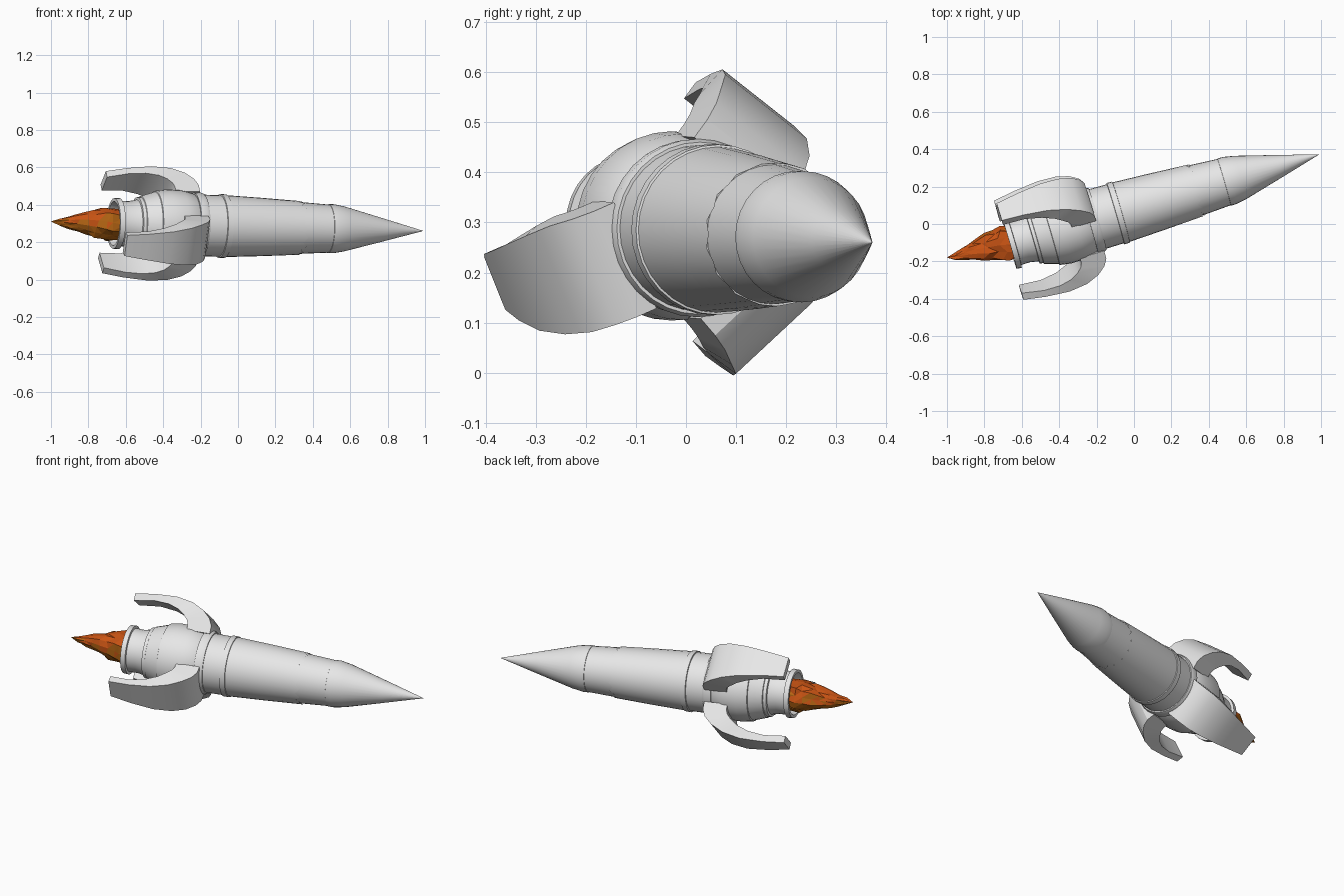
import bpy, bmesh, math, random
from mathutils import Matrix, Vector

if "Cube" in bpy.data.objects:
    bpy.data.objects.remove(bpy.data.objects["Cube"])
random.seed(4)


def material(name, color):
    m = bpy.data.materials.new(name)
    m.use_nodes = True
    m.diffuse_color = (*color, 1)
    bsdf = m.node_tree.nodes["Principled BSDF"]
    bsdf.inputs["Base Color"].default_value = (*color, 1)
    bsdf.inputs["Roughness"].default_value = 0.6
    return m


hull_grey = material("hull_grey", (0.8, 0.8, 0.8))
flame_gold = material("flame_gold", (0.5, 0.14, 0.007))
flame_orange = material("flame_orange", (0.6, 0.09, 0.007))

# Rocket frame: local z runs from the nozzle mouth to the nose tip
origin = Vector((-0.665, -0.11, 0.30))
axis = (Vector((0.99, 0.372, 0.26)) - origin).normalized()
side = Vector((0, 0, 1)).cross(axis).normalized()
rise = axis.cross(side)
FRAME = Matrix.Translation(origin) @ Matrix((side, rise, axis)).transposed().to_4x4()
LENGTH = 1.724


def finish(bm, name, mats, smooth=None):
    bmesh.ops.recalc_face_normals(bm, faces=bm.faces)
    mesh = bpy.data.meshes.new(name)
    bm.to_mesh(mesh)
    bm.free()
    for m in mats:
        mesh.materials.append(m)
    ob = bpy.data.objects.new(name, mesh)
    bpy.context.collection.objects.link(ob)
    ob.matrix_world = FRAME
    if smooth:
        bpy.ops.object.select_all(action="DESELECT")
        ob.select_set(True)
        bpy.context.view_layer.objects.active = ob
        bpy.ops.object.shade_smooth_by_angle(angle=math.radians(smooth))
    return ob


def bridge(bm, a, b):
    n = len(a)
    return [bm.faces.new((a[i], a[(i + 1) % n], b[(i + 1) % n], b[i])) for i in range(n)]


def lathe(name, profile, sides=32, jag=0.0):
    """Turn (position, radius) pairs about the axis; jag makes the last rim a zigzag."""
    bm = bmesh.new()
    rings = []
    for k, (s, r) in enumerate(profile):
        ring = []
        for i in range(sides):
            t = math.tau * i / sides
            z = s + (jag * (-1) ** i if k == len(profile) - 1 else 0)
            ring.append(bm.verts.new((r * math.cos(t), r * math.sin(t), z)))
        rings.append(ring)
    for a, b in zip(rings, rings[1:]):
        bridge(bm, a, b)
    bm.faces.new(rings[0])
    bm.faces.new(rings[-1])
    bmesh.ops.remove_doubles(bm, verts=bm.verts, dist=1e-5)
    return finish(bm, name, [hull_grey], 28)


# Engine with hollow, flanged nozzle
lathe("engine", [(0.07, 0.06), (0.06, 0.10), (0, 0.118), (0, 0.135), (0.028, 0.137),
                 (0.03, 0.122), (0.08, 0.121), (0.125, 0.13), (0.127, 0.143), (0.145, 0.145),
                 (0.147, 0.15), (0.225, 0.174), (0.227, 0.18), (0.29, 0.189),
                 (0.37, 0.186), (0.43, 0.172), (0.45, 0.16)])

# Hull sections and rings
lathe("rear_ring", [(0.44, 0.15), (0.44, 0.176), (0.475, 0.178), (0.49, 0.172), (0.49, 0.15)])
lathe("rear_hull", [(0.47, 0.166), (0.60, 0.164)])
lathe("middle_ring", [(0.585, 0.15), (0.59, 0.171), (0.62, 0.17), (0.625, 0.15)])
lathe("middle_hull", [(0.61, 0.166), (0.82, 0.156), (1.035, 0.143)], jag=0.012)
lathe("forward_hull", [(1.0, 0.141), (1.205, 0.128)])
lathe("nose_cone", [(1.19, 0.12), (1.195, 0.131), (1.225, 0.131), (1.285, 0.12),
                    (1.50, 0.062), (LENGTH, 0.0005)])

# Hooked fins: side outline as (position, radius) for outer and inner edge
OUTER = [(-0.01, 0.305), (0.11, 0.318), (0.24, 0.32), (0.34, 0.30), (0.41, 0.265),
         (0.455, 0.225), (0.475, 0.185), (0.475, 0.14)]
INNER = [(-0.01, 0.265), (0.11, 0.28), (0.2, 0.272), (0.265, 0.25), (0.305, 0.222),
         (0.33, 0.195), (0.34, 0.17), (0.34, 0.14)]


def fin(name, degrees):
    turn = Matrix.Rotation(math.radians(degrees), 3, "Z")
    bm = bmesh.new()
    sections = []
    for (so, ro), (si, ri) in zip(OUTER, INNER):
        half = 0.06 + 0.055 * min(1, max(0, so) / 0.4)
        corners = [(ro, -half, so), (ro, half, so), (ri, half, si), (ri, -half, si)]
        sections.append([bm.verts.new(turn @ Vector(c)) for c in corners])
    for a, b in zip(sections, sections[1:]):
        bridge(bm, a, b)
    bm.faces.new(sections[0])
    bm.faces.new(sections[-1])
    finish(bm, name, [hull_grey], 25)


for name, degrees in (("upper_fin", 53), ("front_fin", 203), ("lower_fin", -48)):
    fin(name, degrees)

# Ragged exhaust flame: rings of (position, sideways shift, radius) shrinking to a tip
bm = bmesh.new()
SIDES = 14
streak = [random.uniform(0.88, 1.12) for _ in range(SIDES)]
rings = []
for s, shift, r in ((0.05, 0.01, 0.085), (-0.02, 0.02, 0.095), (-0.065, 0.022, 0.088),
                    (-0.11, 0.022, 0.078), (-0.155, 0.024, 0.062), (-0.20, 0.024, 0.046),
                    (-0.245, 0.022, 0.034), (-0.29, 0.02, 0.02)):
    ring = []
    for i in range(SIDES):
        t = math.tau * i / SIDES + s * 1.5
        q = r * streak[i] * random.uniform(0.9, 1.1)
        ring.append(bm.verts.new((shift + q * math.cos(t), q * math.sin(t),
                                  s + random.uniform(-0.012, 0.012))))
    rings.append(ring)
for a, b in zip(rings, rings[1:]):
    bridge(bm, a, b)
bm.faces.new(rings[0])
tip = bm.verts.new((0.027, 0.003, -0.342))
for i in range(SIDES):
    bm.faces.new((rings[-1][i], rings[-1][(i + 1) % SIDES], tip))
bmesh.ops.triangulate(bm, faces=bm.faces)
bm.normal_update()
bmesh.ops.recalc_face_normals(bm, faces=bm.faces)
for f in bm.faces:
    f.material_index = 1 if f.normal.y + random.uniform(-0.5, 0.5) > 0.2 else 0
finish(bm, "exhaust_flame", [flame_gold, flame_orange])
